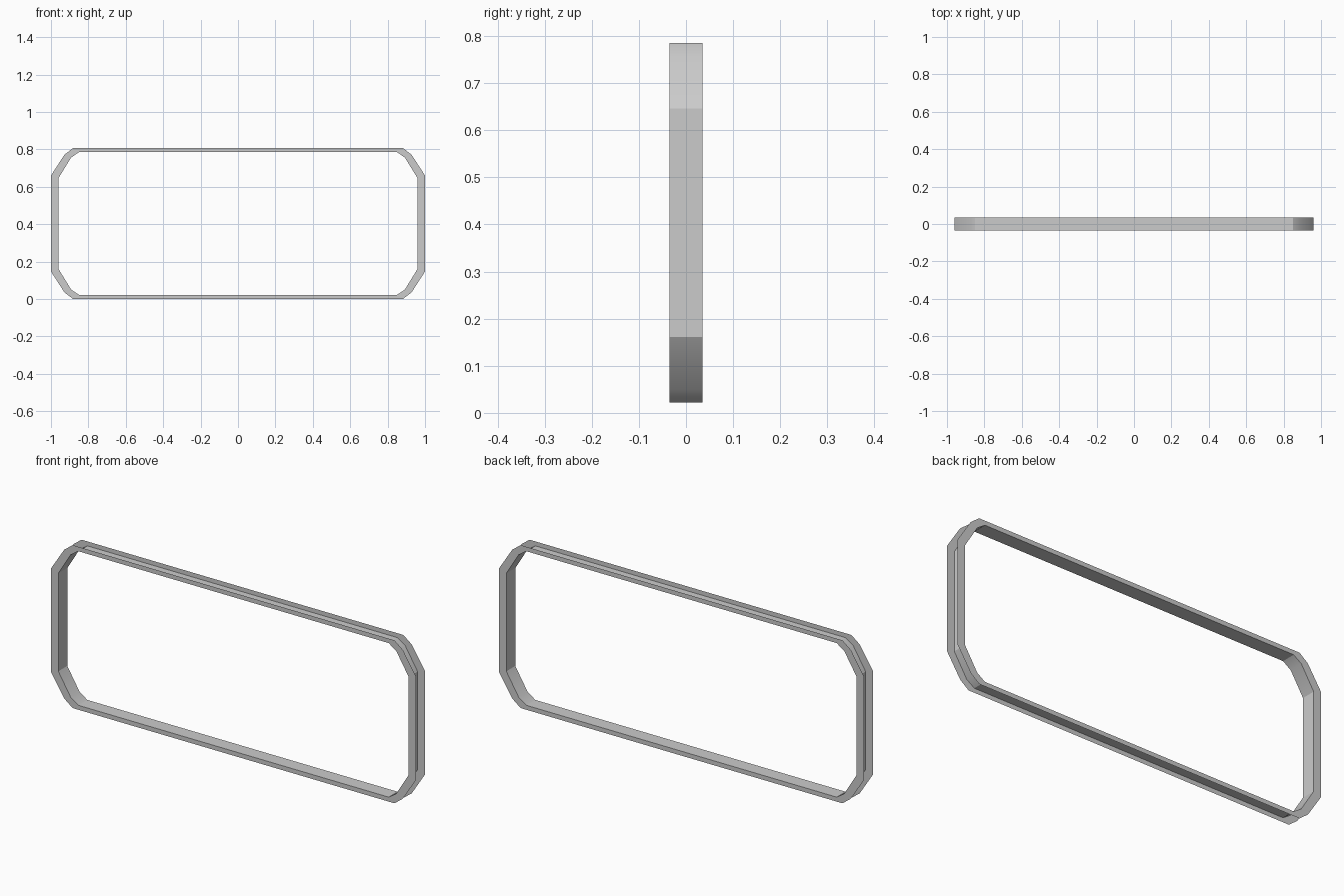
import bpy, math

if "Cube" in bpy.data.objects:
    bpy.data.objects.remove(bpy.data.objects["Cube"])

HALF_DEPTH = 0.035
MID_Z = 0.4035

# One quarter of each outline (x, z offset from the middle), mirrored into a full loop
INNER = [(0.96, 0.2425), (0.892, 0.353), (0.85, 0.3815)]
OUTER = [(1.0, 0.2565), (0.928, 0.368), (0.882, 0.4035)]


def full_loop(quarter):
    back = quarter[::-1]
    return (quarter + [(-x, z) for x, z in back]
            + [(-x, -z) for x, z in quarter] + [(x, -z) for x, z in back])


# Channel section: front flange, inner band, back flange
rings = [(OUTER, -HALF_DEPTH), (INNER, -HALF_DEPTH),
         (INNER, HALF_DEPTH), (OUTER, HALF_DEPTH)]
verts = [(x, y, MID_Z + z) for outline, y in rings for x, z in full_loop(outline)]
n = len(INNER) * 4
faces = [(r * n + i, r * n + (i + 1) % n, (r + 1) * n + (i + 1) % n, (r + 1) * n + i)
         for r in range(3) for i in range(n)]

mesh = bpy.data.meshes.new("channel_frame")
mesh.from_pydata(verts, [], faces)
mesh.update()
frame = bpy.data.objects.new("channel_frame", mesh)
bpy.context.collection.objects.link(frame)

# Soft corners, crisp flange edges
bpy.context.view_layer.objects.active = frame
frame.select_set(True)
bpy.ops.object.shade_smooth_by_angle(angle=math.radians(30))
